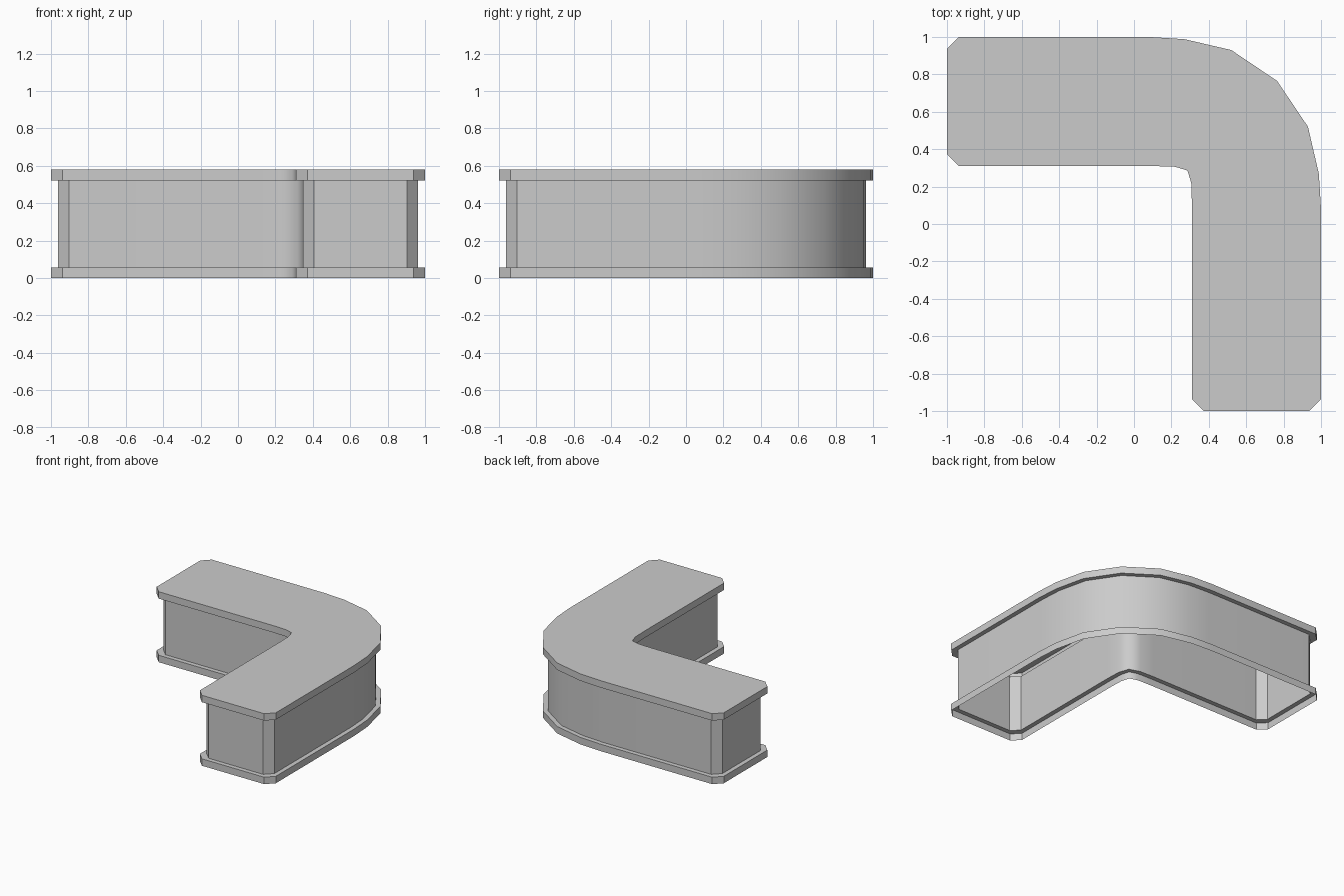
import bpy, bmesh

if "Cube" in bpy.data.objects:
    bpy.data.objects.remove(bpy.data.objects["Cube"])

# Half outlines of the L, from the outer corner round one arm to the inner corner.
# The other arm is the same outline mirrored across the x = y diagonal.
LIP = [(.765, .765), (.52, .93), (.27, .988), (.08, 1), (-.938, 1), (-1, .938),
       (-1, .372), (-.938, .31), (.10, .31), (.22, .306), (.286, .286)]
BODY = [(.739, .739), (.505, .896), (.265, .952), (.08, .963), (-.903, .963), (-.963, .903),
        (-.963, .407), (-.903, .347), (.10, .347), (.226, .343), (.315, .315)]
CHAMFER = {4, 5, 6, 7}          # outline points with a hard vertical edge


def full_outline(half):
    pts = half + [(y, x) for x, y in reversed(half[1:-1])]
    n = len(pts)
    return pts, CHAMFER | {n - i for i in CHAMFER}


def shell(name, levels, cap=False):
    """Join outline rings (half outline, z) with quads; optionally close the top."""
    bm = bmesh.new()
    rings = []
    for half, z in levels:
        pts, hard = full_outline(half)
        rings.append([bm.verts.new((x, y, z)) for x, y in pts])
    n = len(rings[0])
    for a, b in zip(rings, rings[1:]):
        for i in range(n):
            j = (i + 1) % n
            f = bm.faces.new((a[i], a[j], b[j], b[i]))
            f.smooth = True
    if cap:
        bm.faces.new(rings[-1])
    # hard rims and chamfer edges, smooth around the bends
    for ring in rings:
        for i in range(n):
            bm.edges.get((ring[i], ring[(i + 1) % n])).smooth = False
    for a, b in zip(rings, rings[1:]):
        for i in hard:
            bm.edges.get((a[i], b[i])).smooth = False
    me = bpy.data.meshes.new(name)
    bm.to_mesh(me)
    bm.free()
    ob = bpy.data.objects.new(name, me)
    bpy.context.collection.objects.link(ob)
    return ob


# Open-bottomed base rim with its ledge, recessed wall, overhanging counter top
shell("base_rim", [(LIP, 0), (LIP, .057), (BODY, .057)])
shell("counter_wall", [(BODY, .057), (BODY, .522)])
shell("counter_top", [(BODY, .522), (LIP, .522), (LIP, .579)], cap=True)
